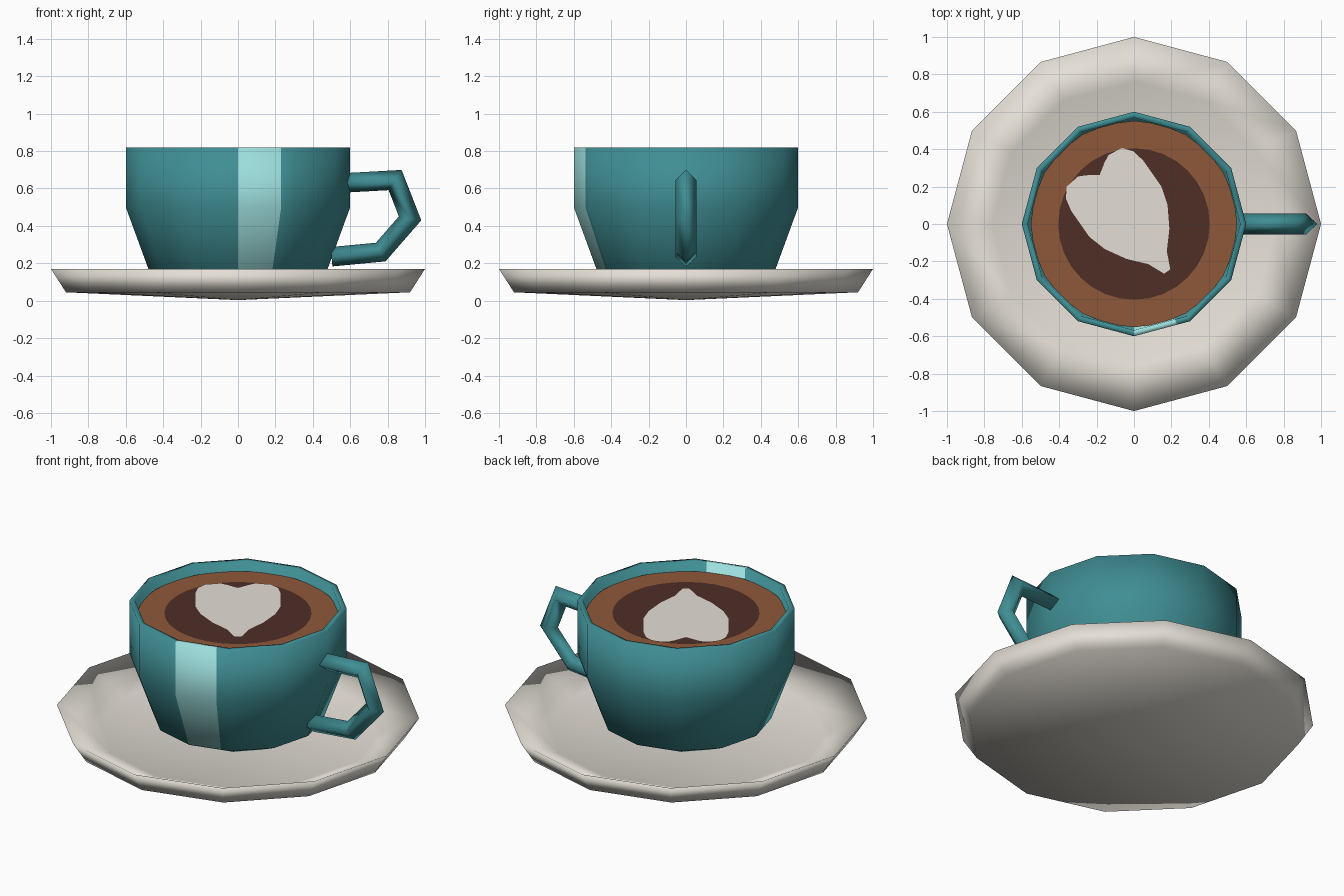
import bpy, bmesh, math
from mathutils import Vector

if "Cube" in bpy.data.objects:
    bpy.data.objects.remove(bpy.data.objects["Cube"])


def material(name, r, g, b):
    lin = [((c / 255 + 0.055) / 1.055) ** 2.4 for c in (r, g, b)]
    m = bpy.data.materials.new(name)
    m.diffuse_color = (*lin, 1)
    m.use_nodes = True
    m.node_tree.nodes["Principled BSDF"].inputs["Base Color"].default_value = m.diffuse_color
    return m


teal = material("teal glaze", 63, 142, 148)
pale_teal = material("pale teal stripe", 157, 223, 222)
cream = material("cream china", 228, 223, 214)
crema = material("crema brown", 143, 89, 58)
dark = material("dark coffee", 78, 46, 38)


def finish(name, bm, mats, smooth=None):
    bmesh.ops.recalc_face_normals(bm, faces=bm.faces)
    mesh = bpy.data.meshes.new(name)
    bm.to_mesh(mesh)
    bm.free()
    ob = bpy.data.objects.new(name, mesh)
    bpy.context.collection.objects.link(ob)
    for m in mats:
        mesh.materials.append(m)
    if smooth:
        bpy.context.view_layer.objects.active = ob
        ob.select_set(True)
        bpy.ops.object.shade_smooth_by_angle(angle=math.radians(smooth))
        ob.select_set(False)
    return ob


def circle(n):
    return [Vector((math.cos(2 * math.pi * i / n), math.sin(2 * math.pi * i / n))) for i in range(n)]


STRIPE = 9  # index of the cup side that carries the stripe


def lathe(bm, ring, profile, stripe=None):
    """Sweep (radius, z) points round the ring; radius 0 makes a pole."""
    rows = []
    for r, z in profile:
        pts = ring if r else [Vector((0, 0))]
        rows.append([bm.verts.new((p.x * r, p.y * r, z)) for p in pts])
    n = len(ring)
    for a, b in zip(rows, rows[1:]):
        for i in range(n):
            j = (i + 1) % n
            quad = [a[i % len(a)], a[j % len(a)], b[j % len(b)], b[i % len(b)]]
            face = bm.faces.new(list(dict.fromkeys(quad)))
            face.material_index = int(i == stripe)


def plate(name, pts, z, mat):
    bm = bmesh.new()
    bm.faces.new([bm.verts.new((p[0], p[1], z)) for p in pts])
    me = finish(name, bm, [mat]).data
    if me.polygons[0].normal.z < 0:
        me.flip_normals()


# Saucer: twelve-sided dish with a sloping rim and a flat well
bm = bmesh.new()
lathe(bm, circle(12), [(0, 0.003), (0.92, 0.045), (1, 0.17), (0.76, 0.06), (0, 0.05)])
finish("saucer", bm, [cream], 180)

# Cup: twelve sides, with one side cut to carry the pale stripe
ring = circle(12)
ring.insert(STRIPE + 1, ring[9].lerp(ring[10], 0.77))
bm = bmesh.new()
lathe(bm, ring, [(0, 0.06), (0.3, 0.065), (0.471, 0.148), (0.6, 0.5), (0.6, 0.82),
                 (0.568, 0.82), (0.56, 0.72), (0, 0.72)], STRIPE)
finish("cup", bm, [teal, pale_teal], 100)

# Handle: diamond section swept along a bent path with mitred corners
path = [Vector(p) for p in ((0.57, 0.63), (0.84, 0.645), (0.92, 0.44), (0.763, 0.26), (0.5, 0.235))]
bm = bmesh.new()
rows = []
for i, p in enumerate(path):
    normals = []
    for a, b in ((i - 1, i), (i, i + 1)):
        if a >= 0 and b < len(path):
            d = (path[b] - path[a]).normalized()
            normals.append(Vector((-d.y, d.x)))
    m = sum(normals, Vector((0, 0))).normalized()
    m *= 0.052 / m.dot(normals[0])
    rows.append([bm.verts.new(c) for c in (
        (p.x + m.x, 0, p.y + m.y), (p.x, 0.056, p.y),
        (p.x - m.x, 0, p.y - m.y), (p.x, -0.056, p.y))])
for a, b in zip(rows, rows[1:]):
    for i in range(4):
        j = (i + 1) % 4
        bm.faces.new((a[i], a[j], b[j], b[i]))
bm.faces.new(rows[0])
bm.faces.new(rows[-1])
finish("handle", bm, [teal], 100)

# Coffee surface with darker middle
plate("coffee", [p * 0.552 for p in circle(24)], 0.765, crema)
plate("coffee_middle", [p * 0.405 for p in circle(32)], 0.768, dark)

# Milk heart: half outline mirrored, turned so the tip points front right
half = [(0.06, 0.36), (0.1, 0.38), (0.18, 0.37), (0.22, 0.32), (0.235, 0.25), (0.235, 0.08),
        (0.205, -0.02), (0.14, -0.13), (0.06, -0.22), (0.02, -0.31)]
outline = [(0, 0.32)] + half + [(-u, v) for u, v in reversed(half)]
c, s = math.cos(math.radians(35)), math.sin(math.radians(35))
plate("milk_heart", [(u * c - v * s, u * s + v * c) for u, v in outline], 0.771, cream)
